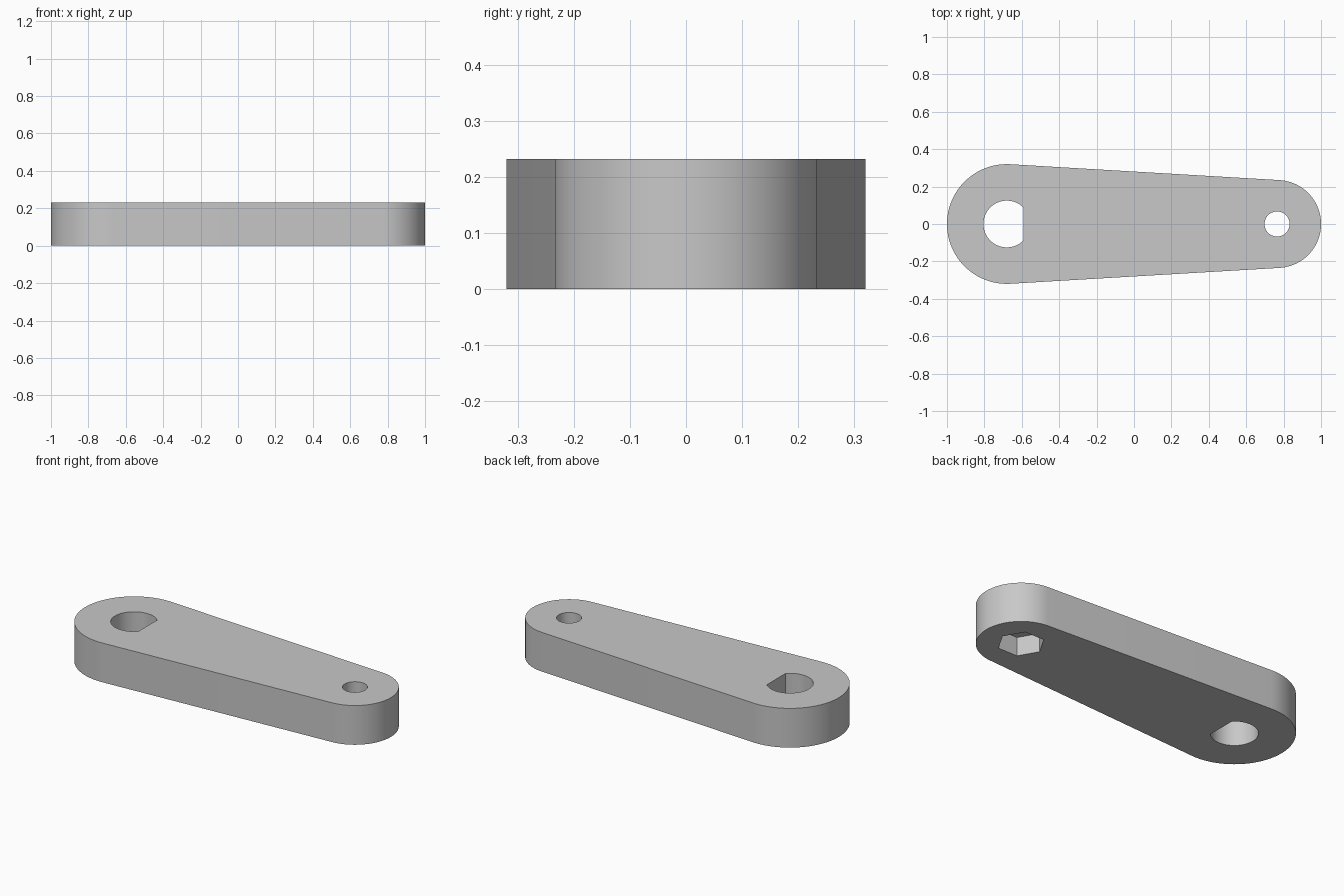
import bpy
import bmesh
from math import acos, cos, sin, pi, radians

if "Cube" in bpy.data.objects:
    bpy.data.objects.remove(bpy.data.objects["Cube"], do_unlink=True)

HEIGHT = 0.232
BIG_X, BIG_R = -0.68, 0.32
SMALL_X, SMALL_R = 0.765, 0.235

grey = bpy.data.materials.new("light grey")
grey.use_nodes = True
colour = (0.58, 0.58, 0.58, 1)
grey.diffuse_color = colour
grey.node_tree.nodes["Principled BSDF"].inputs["Base Color"].default_value = colour


def arc(cx, r, start, end, steps):
    """Points along an arc centred on the x axis, both ends included."""
    angles = [start + (end - start) * i / steps for i in range(steps + 1)]
    return [(cx + r * cos(a), r * sin(a)) for a in angles]


def prism(name, outline, bottom, top):
    """Extrude a flat outline from bottom to top."""
    bm = bmesh.new()
    face = bm.faces.new([bm.verts.new((x, y, bottom)) for x, y in outline])
    extruded = bmesh.ops.extrude_face_region(bm, geom=[face])["geom"]
    bmesh.ops.translate(bm, vec=(0, 0, top - bottom),
                        verts=[v for v in extruded if isinstance(v, bmesh.types.BMVert)])
    bmesh.ops.recalc_face_normals(bm, faces=bm.faces)
    mesh = bpy.data.meshes.new(name)
    bm.to_mesh(mesh)
    bm.free()
    mesh.materials.append(grey)
    obj = bpy.data.objects.new(name, mesh)
    bpy.context.collection.objects.link(obj)
    return obj


# Tapered arm: two round ends joined by tangent sides
tangent = acos((BIG_R - SMALL_R) / (SMALL_X - BIG_X))
outline = (arc(SMALL_X, SMALL_R, -tangent, tangent, 48)
           + arc(BIG_X, BIG_R, tangent, 2 * pi - tangent, 48))
arm = prism("lever_arm", outline, 0, HEIGHT)

# D-shaped shaft hole, round pin hole and hexagonal nut pocket underneath
flat = acos(0.09 / 0.125)
cutters = [
    prism("shaft_hole_cutter", arc(BIG_X, 0.125, flat, 2 * pi - flat, 48), -0.1, HEIGHT + 0.1),
    prism("pin_hole_cutter", arc(SMALL_X, 0.067, 0, 2 * pi, 48)[:-1], -0.1, HEIGHT + 0.1),
    prism("nut_pocket_cutter", arc(SMALL_X, 0.125, 0, 2 * pi, 6)[:-1], -0.1, 0.11),
]

bpy.ops.object.select_all(action="DESELECT")
bpy.context.view_layer.objects.active = arm
arm.select_set(True)
for cutter in cutters:
    cutter.hide_render = True
    cut = arm.modifiers.new(cutter.name, "BOOLEAN")
    cut.operation = "DIFFERENCE"
    cut.solver = "EXACT"
    cut.object = cutter
    bpy.ops.object.modifier_apply(modifier=cut.name)
    bpy.data.objects.remove(cutter, do_unlink=True)

bpy.ops.object.shade_smooth_by_angle(angle=radians(30))
